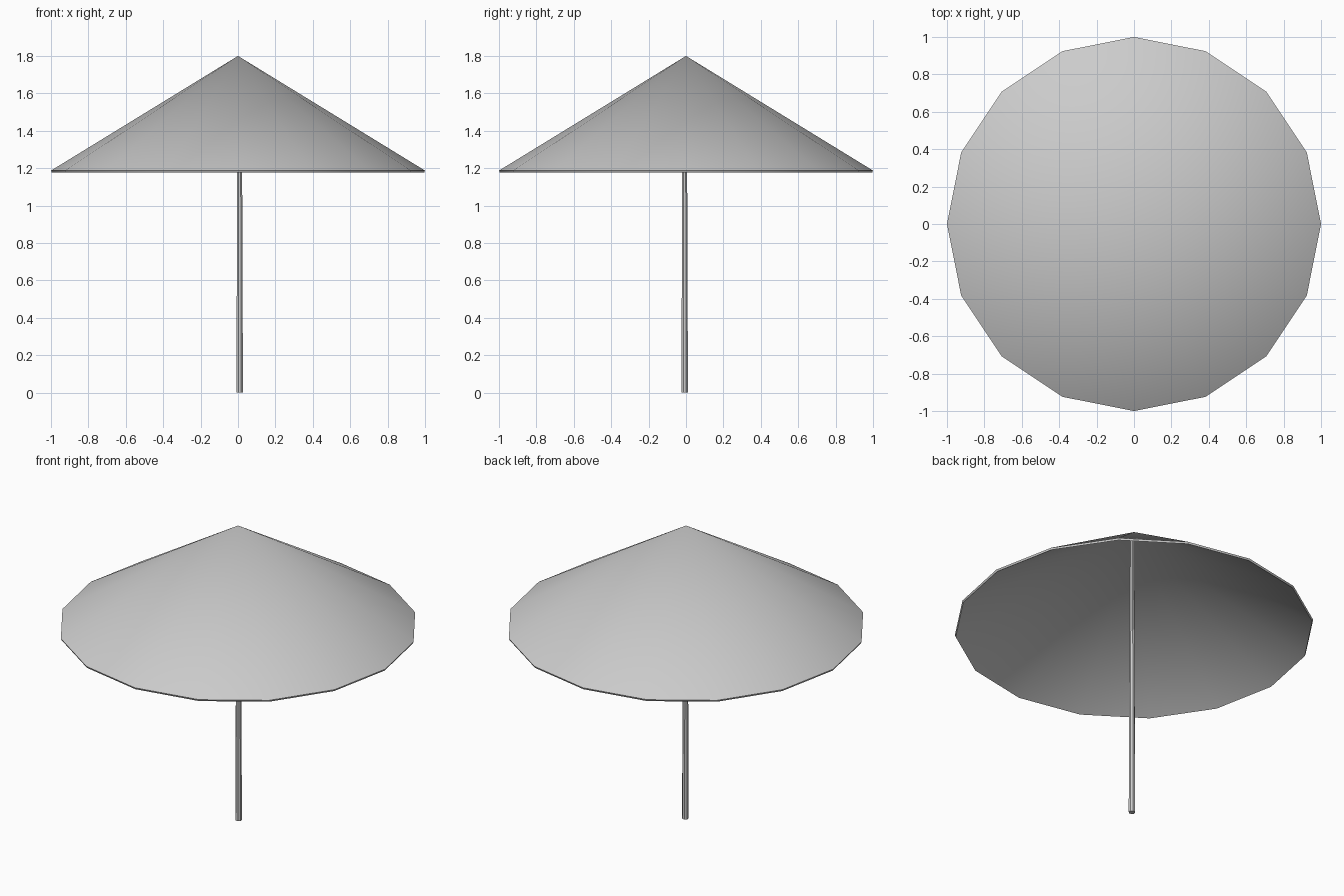
import bpy, bmesh
from math import cos, sin, tau

if "Cube" in bpy.data.objects:
    bpy.data.objects.remove(bpy.data.objects["Cube"])


def lathe(name, sides, profile, center=(0, 0), phase=0.0):
    """Closed solid from (radius, z) points; radius 0 makes a pole vertex."""
    bm = bmesh.new()
    rings = []
    for r, z in profile:
        n = sides if r > 0 else 1
        rings.append([bm.verts.new((center[0] + r * cos(tau * (i + phase) / sides),
                                    center[1] + r * sin(tau * (i + phase) / sides), z))
                      for i in range(n)])
    for a, b in zip(rings, rings[1:]):
        for i in range(sides):
            j = (i + 1) % sides
            if len(a) == 1:
                bm.faces.new((a[0], b[i], b[j]))
            elif len(b) == 1:
                bm.faces.new((a[i], a[j], b[0]))
            else:
                bm.faces.new((a[i], a[j], b[j], b[i]))
    bmesh.ops.recalc_face_normals(bm, faces=bm.faces)
    mesh = bpy.data.meshes.new(name)
    bm.to_mesh(mesh)
    bm.free()
    obj = bpy.data.objects.new(name, mesh)
    bpy.context.collection.objects.link(obj)
    bpy.ops.object.select_all(action='DESELECT')
    obj.select_set(True)
    bpy.context.view_layer.objects.active = obj
    bpy.ops.object.shade_smooth_by_angle(angle=0.7)
    return obj


# Thin sixteen-sided canopy: outer cone, narrow rim, inner cone
lathe("canopy", 16, [(0, 1.80), (1.0, 1.187), (0.995, 1.176), (0, 1.786)])

# Slim tapering pole, set slightly off centre
lathe("pole", 8, [(0, 0), (0.019, 0), (0.012, 1.785), (0, 1.785)],
      center=(0.009, -0.007), phase=0.5)
